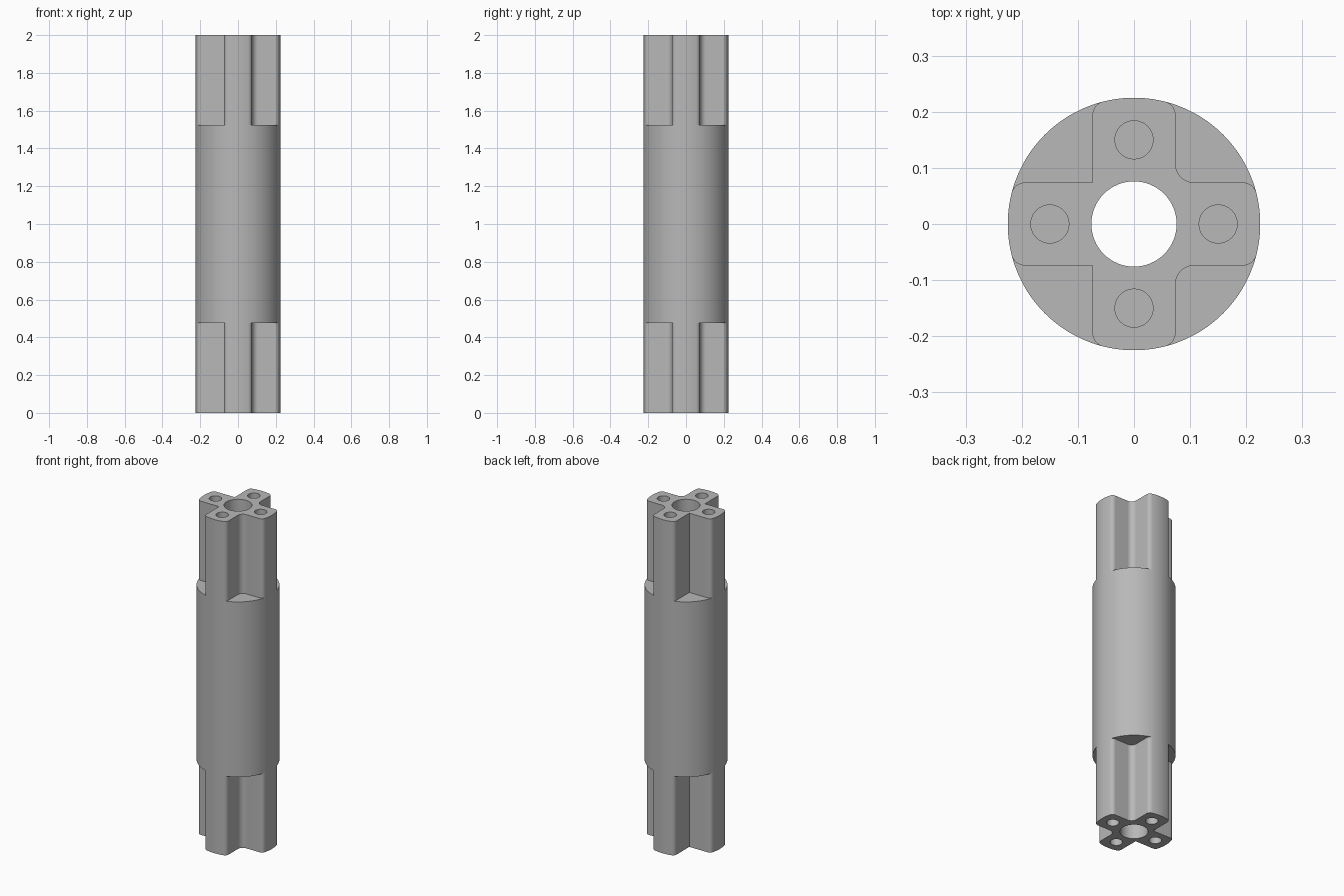
import bpy
import bmesh
from math import atan2, cos, pi, radians, sin, sqrt

RADIUS, HEIGHT = 0.225, 2.0
ARM = 0.074            # half width of each arm of the cross
NOTCH = 0.475          # length of each cross-shaped end
BORE = 0.076
PIN, PIN_OFFSET, PIN_DEPTH = 0.034, 0.15, 0.4
INNER_FILLET, OUTER_FILLET = 0.033, 0.025
EXTRA = 0.05           # overshoot of cutters

cube = bpy.data.objects.get("Cube")
if cube:
    bpy.data.objects.remove(cube, do_unlink=True)


def arc(cx, cy, r, start, end, steps):
    angles = [start + (end - start) * i / steps for i in range(steps + 1)]
    return [(cx + r * cos(a), cy + r * sin(a)) for a in angles]


def circle(cx, cy, r, sides):
    return arc(cx, cy, r, 0, 2 * pi, sides)[:-1]


def prism(bm, outline, z0, z1):
    low = [bm.verts.new((x, y, z0)) for x, y in outline]
    high = [bm.verts.new((x, y, z1)) for x, y in outline]
    bm.faces.new(low[::-1])
    bm.faces.new(high)
    n = len(outline)
    for i in range(n):
        j = (i + 1) % n
        bm.faces.new((low[i], low[j], high[j], high[i]))


def make_object(name, bm):
    bmesh.ops.recalc_face_normals(bm, faces=bm.faces)
    mesh = bpy.data.meshes.new(name)
    bm.to_mesh(mesh)
    bm.free()
    obj = bpy.data.objects.new(name, mesh)
    bpy.context.collection.objects.link(obj)
    return obj


def notch_outline(rounded):
    # Half of the corner notch, then its mirror across the diagonal
    c = ARM + INNER_FILLET
    if rounded:
        half = arc(c, c, INNER_FILLET, radians(225), radians(270), 8)
    else:
        half = [(ARM, ARM)]
    cy = ARM - OUTER_FILLET
    cx = sqrt((RADIUS - OUTER_FILLET) ** 2 - cy ** 2)
    tangent = atan2(cy, cx)
    half += arc(cx, cy, OUTER_FILLET, pi / 2, tangent, 10)
    far = RADIUS + EXTRA
    half.append((far * cos(tangent), far * sin(tangent)))
    return half + [(far, far)] + [(y, x) for x, y in half[:0:-1]]


def turn(points, quarter):
    for _ in range(quarter):
        points = [(-y, x) for x, y in points]
    return points


# Solid shaft
bm = bmesh.new()
prism(bm, circle(0, 0, RADIUS, 128), 0, HEIGHT)
shaft = make_object("shaft", bm)

# Cutters: central bore, corner notches and blind pin holes at both ends
bm = bmesh.new()
prism(bm, circle(0, 0, BORE, 64), -EXTRA, HEIGHT + EXTRA)
for quarter in range(4):
    notch = turn(notch_outline(quarter in (0, 3)), quarter)
    pin = turn(circle(PIN_OFFSET, 0, PIN, 40), quarter)
    for outline, depth in ((notch, NOTCH), (pin, PIN_DEPTH)):
        prism(bm, outline, -EXTRA, depth)
        prism(bm, outline, HEIGHT - depth, HEIGHT + EXTRA)
cutter = make_object("shaft_cutter", bm)
cutter.hide_render = True

cut = shaft.modifiers.new("cut", 'BOOLEAN')
cut.operation = 'DIFFERENCE'
cut.solver = 'EXACT'
cut.object = cutter

# Bake the cuts and drop the helper
graph = bpy.context.evaluated_depsgraph_get()
result = bpy.data.meshes.new_from_object(shaft.evaluated_get(graph))
shaft.modifiers.clear()
shaft.data = result
bpy.data.objects.remove(cutter, do_unlink=True)

# Grey metal
color = (0.48, 0.48, 0.48, 1)
metal = bpy.data.materials.new("grey_metal")
metal.use_nodes = True
metal.diffuse_color = color
metal.node_tree.nodes["Principled BSDF"].inputs["Base Color"].default_value = color
shaft.data.materials.clear()
shaft.data.materials.append(metal)

bpy.ops.object.select_all(action='DESELECT')
shaft.select_set(True)
bpy.context.view_layer.objects.active = shaft
bpy.ops.object.shade_smooth_by_angle(angle=radians(30))
